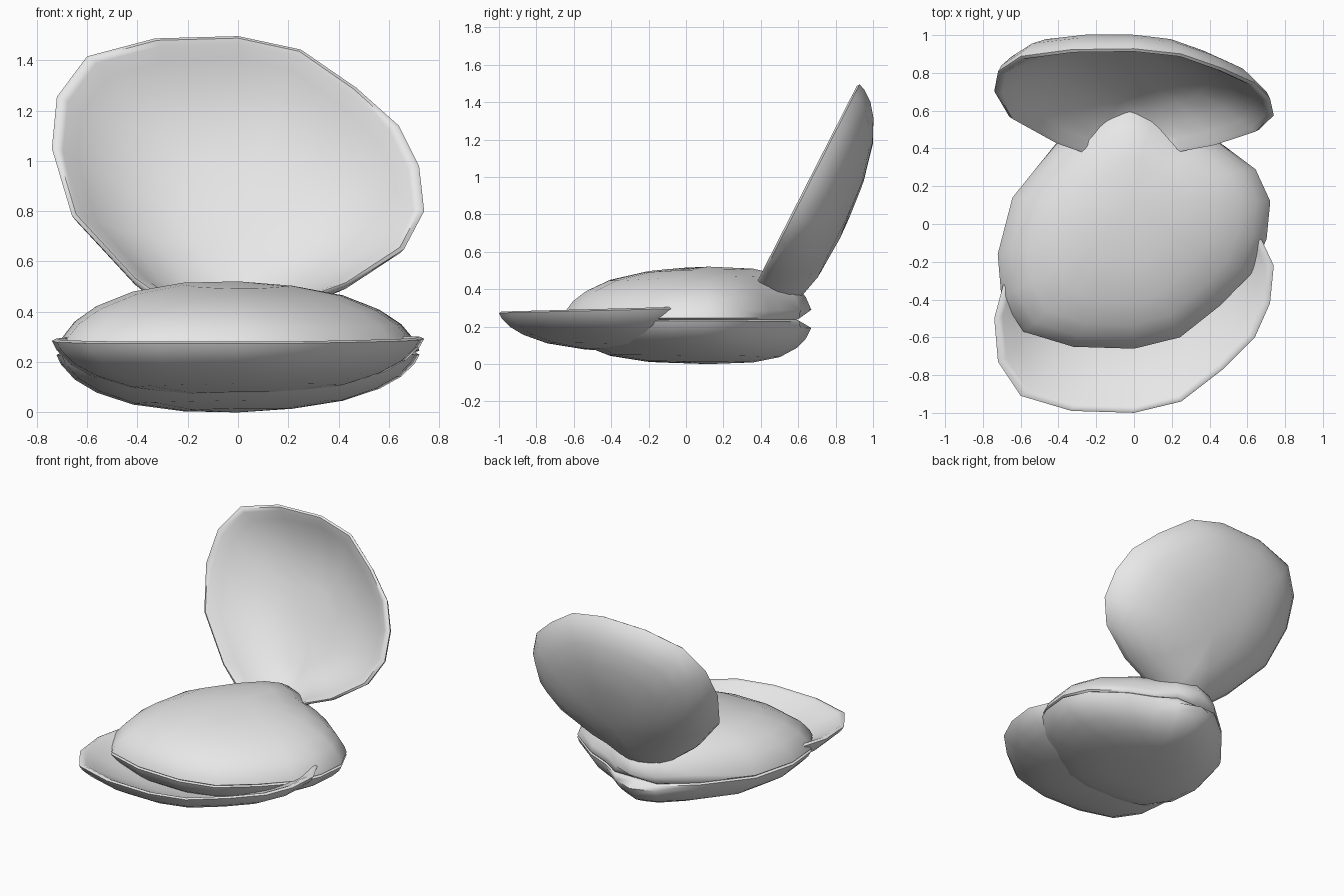
import bpy, bmesh, math
from mathutils import Matrix

old = bpy.data.objects.get("Cube")
if old:
    bpy.data.objects.remove(old, do_unlink=True)

mat = bpy.data.materials.new("shell_grey")
mat.use_nodes = True
grey = (0.8, 0.8, 0.8, 1)
mat.diffuse_color = grey
mat.node_tree.nodes["Principled BSDF"].inputs["Base Color"].default_value = grey

# Lopsided shell outline, hinge towards +y with a dent beside the beak
OUTLINE = [(-0.33, -0.65), (0, -0.66), (0.25, -0.6), (0.47, -0.43),
           (0.64, -0.26), (0.72, -0.08), (0.74, 0.12), (0.66, 0.29),
           (0.44, 0.45), (0.27, 0.52), (0.13, 0.62), (-0.03, 0.68),
           (-0.2, 0.62), (-0.42, 0.43), (-0.66, 0.14), (-0.74, -0.16),
           (-0.72, -0.39), (-0.6, -0.57)]
# Rings as (scale, depth): outer dome from its middle to the rim, then the bowl
OUTER = [(0.3, 0.96), (0.58, 0.84), (0.78, 0.64), (0.9, 0.43), (0.975, 0.19)]
RIM = [(1, 0.04), (0.975, 0)]
INNER = [(0.94, 0.05), (0.86, 0.21), (0.72, 0.44), (0.52, 0.68), (0.28, 0.8)]
BEAK = 0.12


def ring(bm, scale, depth, slope):
    """Scale the outline towards the beak; the dome is shallower at the front and left."""
    verts = []
    for x, y in OUTLINE:
        px, py = x * scale, BEAK + (y - BEAK) * scale ** 0.7
        d = depth * (1 + slope * min(py, 0)) * (1 - 0.1 * px)
        verts.append(bm.verts.new((px, py, -d)))
    return verts


def shell(name, depth, slope, matrix):
    bm = bmesh.new()
    rings = [ring(bm, s, d * depth, slope) for s, d in OUTER + RIM + INNER]
    # Rim, pulled in at the hinge so that the beak overhangs it
    for k, limit in enumerate((0.61, 0.59, 0.57)):
        for v in rings[len(OUTER) + k]:
            v.co.y = min(v.co.y, limit)
    n = len(OUTLINE)
    for a, b in zip(rings, rings[1:]):
        for i in range(n):
            j = (i + 1) % n
            bm.faces.new((a[i], a[j], b[j], b[i]))
    # Close the middles of dome and bowl
    for loop, d in ((rings[0], 1), (rings[-1], 0.84)):
        mid = bm.verts.new((0, BEAK, -d * depth))
        for i in range(n):
            bm.faces.new((loop[i], loop[(i + 1) % n], mid))
    bm.transform(matrix)
    bmesh.ops.recalc_face_normals(bm, faces=bm.faces)
    mesh = bpy.data.meshes.new(name)
    bm.to_mesh(mesh)
    bm.free()
    mesh.materials.append(mat)
    obj = bpy.data.objects.new(name, mesh)
    bpy.context.collection.objects.link(obj)
    bpy.ops.object.select_all(action="DESELECT")
    obj.select_set(True)
    bpy.context.view_layer.objects.active = obj
    bpy.ops.object.shade_smooth_by_angle(angle=math.radians(60))


FLIP = Matrix.Scale(-1, 4, (0, 0, 1))
NARROW = Matrix.Scale(0.975, 4, (1, 0, 0))


def place(y, z, degrees=0):
    return Matrix.Translation((0, y, z)) @ Matrix.Rotation(math.radians(degrees), 4, "X")


# Closed clam
shell("closed_lower_shell", 0.238, 0.12, place(0, 0.238) @ NARROW)
shell("closed_upper_shell", 0.285, 0.3, place(0, 0.236) @ NARROW @ FLIP)
# Open clam, its upper half standing behind
shell("open_lower_shell", 0.235, 0.3, place(-0.34, 0.298, 1.5))
shell("open_upper_shell", 0.29, 0.3, place(0.62, 0.912, -117) @ FLIP)
